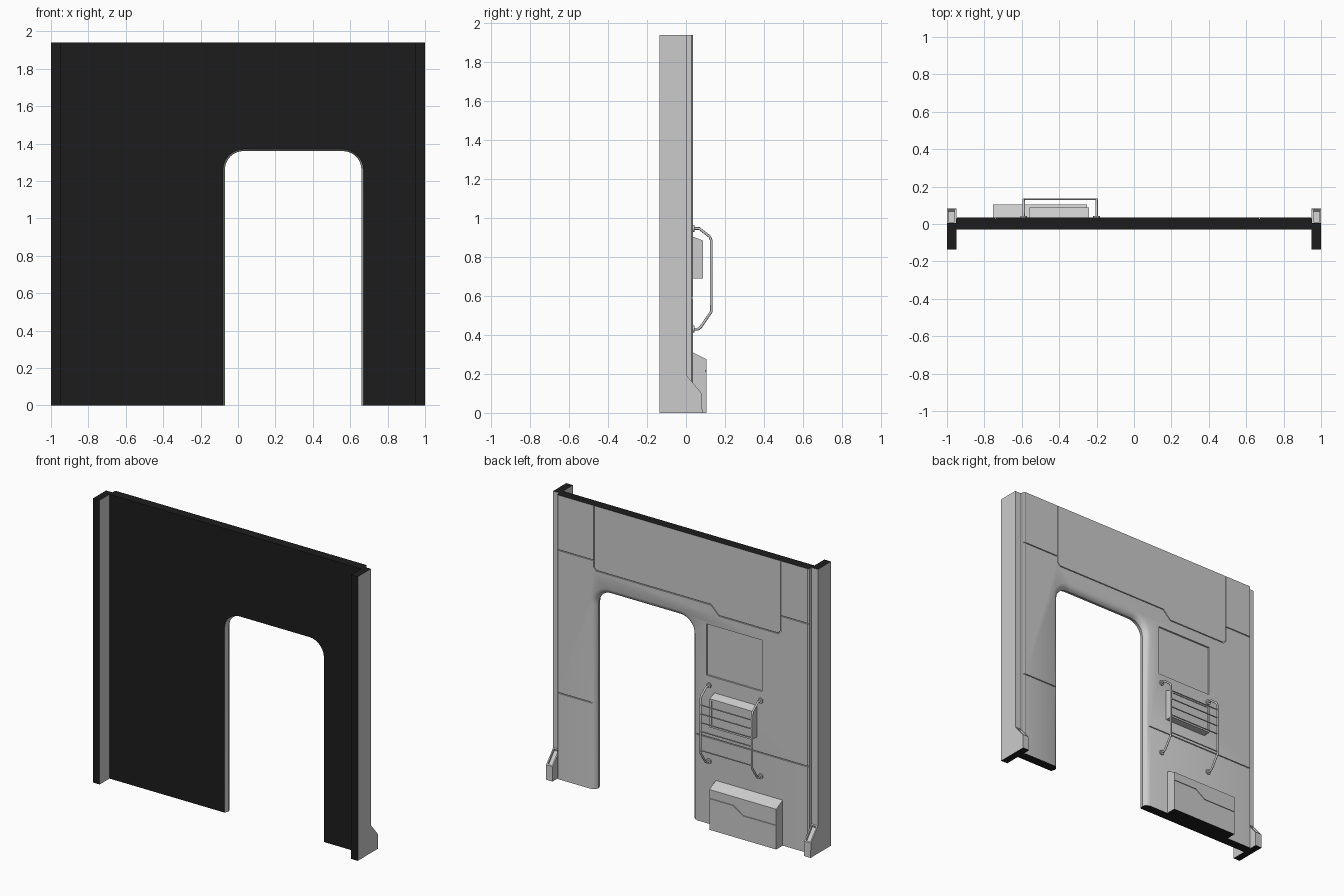
import bpy, bmesh, math
from mathutils import Vector

if "Cube" in bpy.data.objects:
    bpy.data.objects.remove(bpy.data.objects["Cube"])

H = 1.94        # wall height
BACK = 0.035    # y of the detailed wall face

dark = bpy.data.materials.new("dark_hidden_side")
dark.diffuse_color = (0.012, 0.012, 0.012, 1)
dark.use_nodes = True
dark.node_tree.nodes["Principled BSDF"].inputs["Base Color"].default_value = dark.diffuse_color


def loft(name, rings):
    """Closed solid skinned through rings that have equal point counts."""
    bm = bmesh.new()
    rows = [[bm.verts.new(p) for p in r] for r in rings]
    n = len(rows[0])
    for a, b in zip(rows, rows[1:]):
        for i in range(n):
            j = (i + 1) % n
            bm.faces.new((a[i], a[j], b[j], b[i]))
    bm.faces.new(rows[0])
    bm.faces.new(rows[-1])
    bmesh.ops.recalc_face_normals(bm, faces=bm.faces)
    me = bpy.data.meshes.new(name)
    bm.to_mesh(me)
    bm.free()
    ob = bpy.data.objects.new(name, me)
    bpy.context.collection.objects.link(ob)
    return ob


def prism_x(name, yz, x0, x1):
    return loft(name, [[(x, y, z) for y, z in yz] for x in (x0, x1)])


def box(name, x, y, z):
    return prism_x(name, [(y[0], z[0]), (y[1], z[0]), (y[1], z[1]), (y[0], z[1])], *x)


def groove(pts, face_y, w=0.003, depth=0.007):
    """Mitred ribbon cutter following an x-z polyline."""
    pts = [Vector(p) for p in pts]
    sides = ([], [])
    for i, p in enumerate(pts):
        dirs = [(b - a).normalized() for a, b in zip(pts[max(i - 1, 0):i + 2], pts[max(i - 1, 0) + 1:i + 2])]
        nrm = [Vector((-d.y, d.x)) for d in dirs]
        m = sum(nrm, Vector((0, 0))).normalized()
        m *= w / m.dot(nrm[0])
        sides[0].append(p + m)
        sides[1].append(p - m)
    rings = []
    for a, b in zip(*sides):
        lo, hi = face_y - depth, face_y + 0.02
        rings.append([(a.x, lo, a.y), (b.x, lo, b.y), (b.x, hi, b.y), (a.x, hi, a.y)])
    return loft("groove_cutter", rings)


def cut(ob, cutters):
    for c in cutters:
        m = ob.modifiers.new("cut", 'BOOLEAN')
        m.operation, m.solver, m.object = 'DIFFERENCE', 'EXACT', c
    me = bpy.data.meshes.new_from_object(ob.evaluated_get(bpy.context.evaluated_depsgraph_get()))
    ob.modifiers.clear()
    ob.data = me
    for c in cutters:
        bpy.data.objects.remove(c)


def inset(ob, direction, thickness, depth):
    """Sink a panel into the face that points in a direction."""
    bm = bmesh.new()
    bm.from_mesh(ob.data)
    face = max(bm.faces, key=lambda f: f.normal.dot(Vector(direction).normalized()))
    bmesh.ops.inset_individual(bm, faces=[face], thickness=thickness)
    ring = bmesh.ops.inset_individual(bm, faces=[face], thickness=0.001, depth=-depth)
    bm.to_mesh(ob.data)
    bm.free()


def paint(ob):
    """Dark colour on the front, the top and the underside."""
    me = ob.data
    me.materials.clear()
    me.materials.append(None)
    me.materials.append(dark)
    for f in me.polygons:
        end = f.center.z < 0.001 or f.center.z > H - 0.001
        f.material_index = int(f.normal.y < -0.9 or (abs(f.normal.z) > 0.9 and end))


def tube(name, pts, r):
    cu = bpy.data.curves.new(name, 'CURVE')
    cu.dimensions = '3D'
    cu.bevel_depth, cu.bevel_resolution, cu.use_fill_caps = r, 2, True
    sp = cu.splines.new('POLY')
    sp.points.add(len(pts) - 1)
    for q, p in zip(sp.points, pts):
        q.co = (*p, 1)
    ob = bpy.data.objects.new(name, cu)
    bpy.context.collection.objects.link(ob)
    return ob


def door_ring(y, off, r=0.1, x0=-0.07, x1=0.66, top=1.36):
    """Doorway outline with round top corners, grown by off."""
    pts = [(x1 + off, y, -0.1)]
    for cx, start in ((x1 - r, 0), (x0 + r, 90)):
        for i in range(9):
            a = math.radians(start + i * 90 / 8)
            pts.append((cx + (r + off) * math.cos(a), y, top - r + (r + off) * math.sin(a)))
    return pts + [(x0 - off, y, -0.1)]


# wall panel with doorway, shallow recess and seams
outline = [(-0.952, -0.03), (0.952, -0.03), (0.952, 0.027), (0.944, BACK), (-0.944, BACK), (-0.952, 0.027)]
wall = loft("wall_panel", [[(x, y, z) for x, y in outline] for z in (0, H)])
door = loft("door_cutter", [door_ring(y, o) for y, o in (
    (-0.06, 0.02), (0, 0), (0.015, 0.006), (0.027, 0.018), (0.035, 0.038), (0.045, 0.08))])
seams = [
    [(-0.74, 2), (-0.74, 1.46), (-0.72, 1.44), (-0.275, 1.44), (-0.215, 1.5), (0.65, 1.5), (0.67, 1.52), (0.67, 2)],
    [(-1, 1.565), (-0.74, 1.565)],
    [(0.67, 1.565), (1, 1.565)],
    [(-1, 0.59), (0, 0.59)],
    [(0.6, 0.59), (1, 0.59)],
]
recess = box("recess_cutter", (-0.6, -0.18), (BACK - 0.012, 0.06), (1.01, 1.36))
cut(wall, [door, recess] + [groove(s, BACK) for s in seams])
paint(wall)
bpy.ops.object.select_all(action='DESELECT')
wall.select_set(True)
bpy.context.view_layer.objects.active = wall
bpy.ops.object.shade_smooth_by_angle(angle=math.radians(28))

# side columns with flared feet
for side, label in ((-1, "left"), (1, "right")):
    paint(box(label + "_column", sorted((side * 0.95, side)), (-0.136, 0.005), (0, H)))
    foot = prism_x(label + "_foot", [(0, 0), (0.084, 0), (0.081, 0.1), (0.005, 0.19), (0, 0.19)],
                   *sorted((side * 0.95, side)))
    inset(foot, (0, 0.09, 0.076), 0.012, 0.012)
    paint(foot)

# floor-level storage pocket with stepped seam
pocket = prism_x("storage_pocket", [(0.03, 0), (0.105, 0), (0.105, 0.275), (BACK, 0.31), (0.03, 0.31)], -0.755, -0.25)
cut(pocket, [groove([(-0.2, 0.215), (-0.43, 0.215), (-0.505, 0.165), (-0.8, 0.165)], 0.105, 0.002, 0.005)])
paint(pocket)

# backrest pad
pad = prism_x("backrest_pad", [(0.03, 0.69), (0.087, 0.69), (0.087, 0.885), (BACK, 0.905), (0.03, 0.905)], -0.56, -0.24)
inset(pad, (0, 1, 0), 0.018, 0.005)

# tubular rack: two bent rails, wall mounts and thin cross bars
path = [(0.03, 0.947), (0.068, 0.947), (0.122, 0.905), (0.13, 0.885),
        (0.13, 0.52), (0.074, 0.438), (0.06, 0.43), (0.03, 0.43)]
for x in (-0.59, -0.2):
    tube("rack_rail", [(x, y, z) for y, z in path], 0.007)
    for z in (0.947, 0.43):
        tube("rack_mount", [(x, 0.03, z), (x, 0.044, z)], 0.018)
for z in (0.85, 0.79, 0.73, 0.67, 0.54):
    tube("rack_bar", [(-0.59, 0.132, z), (-0.2, 0.132, z)], 0.004)
